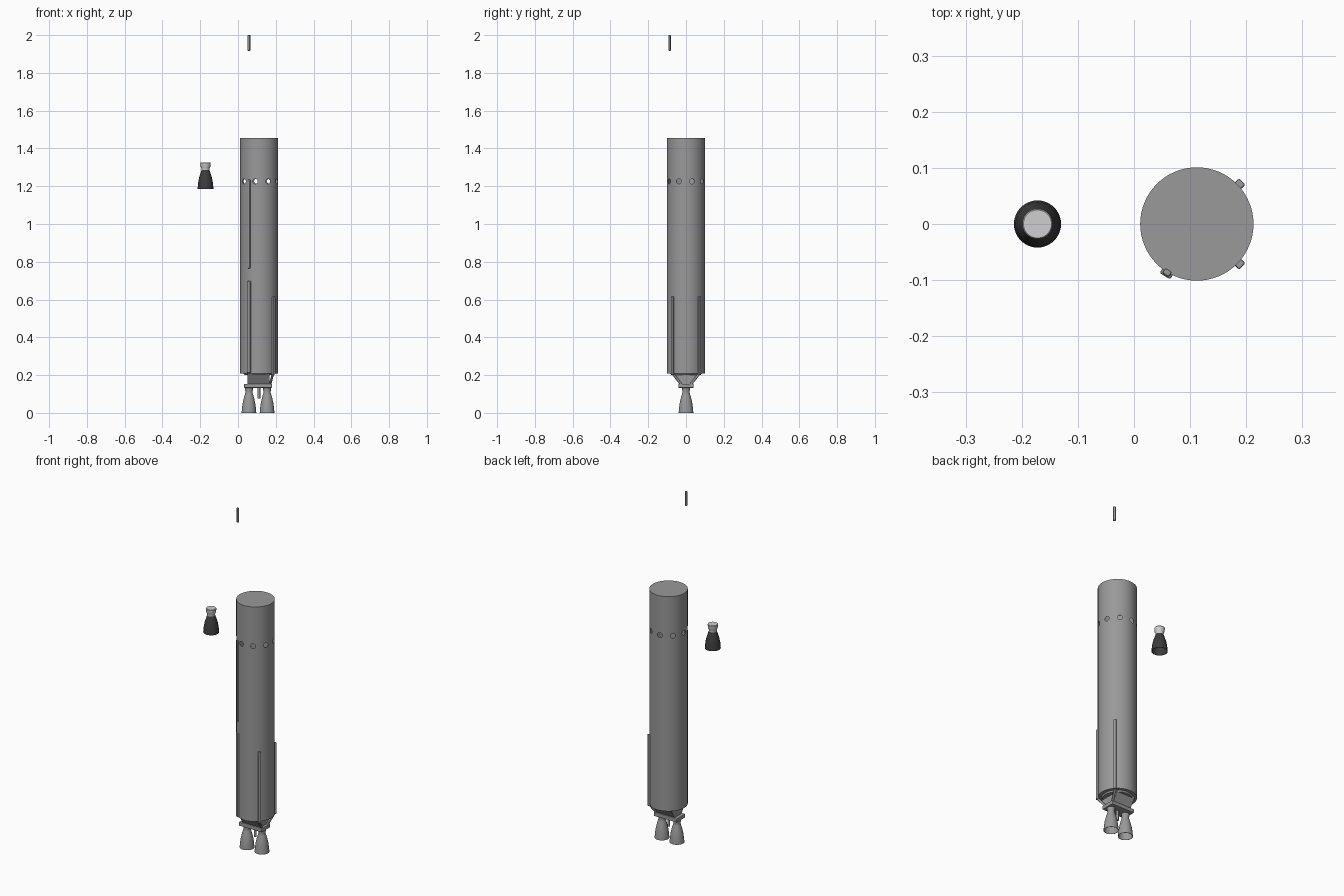
import bpy, bmesh, math
from mathutils import Vector, Matrix

cube = bpy.data.objects.get("Cube")
if cube:
    bpy.data.objects.remove(cube, do_unlink=True)


def material(name, value):
    m = bpy.data.materials.new(name)
    m.use_nodes = True
    colour = (value, value, value, 1)
    m.diffuse_color = colour
    m.node_tree.nodes["Principled BSDF"].inputs["Base Color"].default_value = colour
    return m


GREY = material("mid grey", 0.32)
LIGHT = material("light grey", 0.62)
DARK = material("dark grey", 0.045)
AXIS_X, RADIUS = 0.112, 0.101


def smooth(obj):
    bpy.ops.object.select_all(action="DESELECT")
    obj.select_set(True)
    bpy.context.view_layer.objects.active = obj
    bpy.ops.object.shade_smooth_by_angle(angle=math.radians(35))


def finish(name, bm, mat):
    bmesh.ops.recalc_face_normals(bm, faces=bm.faces)
    mesh = bpy.data.meshes.new(name)
    bm.to_mesh(mesh)
    bm.free()
    mesh.materials.append(mat)
    obj = bpy.data.objects.new(name, mesh)
    bpy.context.collection.objects.link(obj)
    return obj


def lathe(name, profile, x, mat, steps=40):
    """Spin a (radius, height) profile around the vertical axis at x."""
    bm = bmesh.new()
    verts = [bm.verts.new((x + r, 0, z)) for r, z in profile]
    edges = [bm.edges.new(pair) for pair in zip(verts, verts[1:])]
    bmesh.ops.spin(bm, geom=verts + edges, cent=(x, 0, 0), axis=(0, 0, 1),
                   angle=math.tau, steps=steps)
    bmesh.ops.remove_doubles(bm, verts=bm.verts, dist=1e-5)
    obj = finish(name, bm, mat)
    smooth(obj)
    return obj


def box(name, size, matrix, bevel=0.0):
    bm = bmesh.new()
    bmesh.ops.create_cube(bm, size=1, matrix=matrix @ Matrix.Diagonal((*size, 1)))
    if bevel:
        bmesh.ops.bevel(bm, geom=bm.edges[:], offset=bevel, segments=2,
                        profile=0.5, affect="EDGES")
    return finish(name, bm, GREY)


def conduit(name, degrees, width, inner, outer, low, high):
    """Raised channel lying along the body wall."""
    matrix = (Matrix.Translation((AXIS_X, 0, 0))
              @ Matrix.Rotation(math.radians(degrees), 4, "Z")
              @ Matrix.Translation(((inner + outer) / 2, 0, (low + high) / 2)))
    return box(name, (outer - inner, width, high - low), matrix, 0.003)


# Hollow body with a ring of round openings
body = lathe("body", [(0, 0.209), (RADIUS, 0.209), (RADIUS, 1.205),
                      (RADIUS, 1.247), (RADIUS, 1.454), (0, 1.454)],
             AXIS_X, GREY, 64)
bm = bmesh.new()
for i in range(9):
    matrix = (Matrix.Translation((AXIS_X, 0, 1.226))
              @ Matrix.Rotation(math.radians(-22 + 40 * i), 4, "Z")
              @ Matrix.Translation((RADIUS, 0, 0))
              @ Matrix.Rotation(math.pi / 2, 4, "Y"))
    bmesh.ops.create_cone(bm, cap_ends=True, segments=20, radius1=0.0135,
                          radius2=0.0135, depth=0.04, matrix=matrix)
cutter = finish("opening_cutter", bm, GREY)
cutter.hide_render = True
shell = body.modifiers.new("shell", "SOLIDIFY")
shell.thickness, shell.offset = 0.002, -1
cut = body.modifiers.new("openings", "BOOLEAN")
cut.operation, cut.solver, cut.object = "DIFFERENCE", "EXACT", cutter
graph = bpy.context.evaluated_depsgraph_get()
cut_mesh = bpy.data.meshes.new_from_object(body.evaluated_get(graph))
body.modifiers.clear()
body.data = cut_mesh
bpy.data.objects.remove(cutter, do_unlink=True)
smooth(body)

# Shallow step under the body
lathe("base_ring", [(0, 0.212), (0.085, 0.212), (0.078, 0.201), (0, 0.201)],
      AXIS_X, GREY, 64)

# Conduits on the wall and the loose piece above
conduit("lower_conduit", -121.5, 0.022, 0.094, 0.109, 0.212, 0.697)
conduit("upper_conduit", -121.5, 0.015, 0.094, 0.107, 0.765, 1.235)
conduit("loose_conduit", -121.5, 0.014, 0.096, 0.107, 1.917, 2.0)
for side, sign in (("front", -1), ("back", 1)):
    conduit(side + "_feed_line", 43 * sign, 0.016, 0.094, 0.111, 0.203, 0.615)
    # Strut from feed line to thrust plate
    top = Vector((0.186, 0.072 * sign, 0.211))
    foot = Vector((0.168, 0.02 * sign, 0.143))
    turn = (top - foot).to_track_quat("Z", "Y").to_matrix().to_4x4()
    box(side + "_strut", (0.01, 0.012, (top - foot).length),
        Matrix.Translation((top + foot) / 2) @ turn, 0.002)

# Wedge-shaped thrust block, narrowing toward the plate
block = box("thrust_block", (0.115, 0.14, 0.066),
            Matrix.Translation((0.108, 0, 0.181)))
for v in block.data.vertices:
    if v.co.z < 0.18:
        v.co.y *= 0.4
box("thrust_plate", (0.148, 0.08, 0.022),
    Matrix.Translation((0.106, 0, 0.143)), 0.004)

# Two main engines with open bells, and the pipe between them
engine = [(0, 0.136), (0.02, 0.136), (0.021, 0.122), (0.018, 0.112),
          (0.021, 0.1), (0.027, 0.08), (0.033, 0.053), (0.037, 0.025),
          (0.039, 0), (0.037, 0), (0.035, 0.025), (0.031, 0.053),
          (0.025, 0.08), (0.017, 0.1), (0, 0.105)]
for name, x in (("right_engine", 0.058), ("left_engine", 0.154)):
    lathe(name, engine, x, GREY)
lathe("centre_pipe", [(0, 0.135), (0.007, 0.135), (0.007, 0.076), (0, 0.076)],
      0.111, GREY, 16)

# Separate upper engine: dark bell and pale chamber
lathe("upper_bell", [(0, 1.287), (0.02, 1.287), (0.026, 1.27), (0.034, 1.245),
                     (0.039, 1.22), (0.042, 1.186), (0.04, 1.186),
                     (0.037, 1.22), (0.032, 1.245), (0.023, 1.27), (0, 1.28)],
      -0.172, DARK)
lathe("upper_chamber", [(0, 1.285), (0.021, 1.285), (0.021, 1.294),
                        (0.026, 1.304), (0.027, 1.323), (0.025, 1.326),
                        (0, 1.326)], -0.172, LIGHT)
